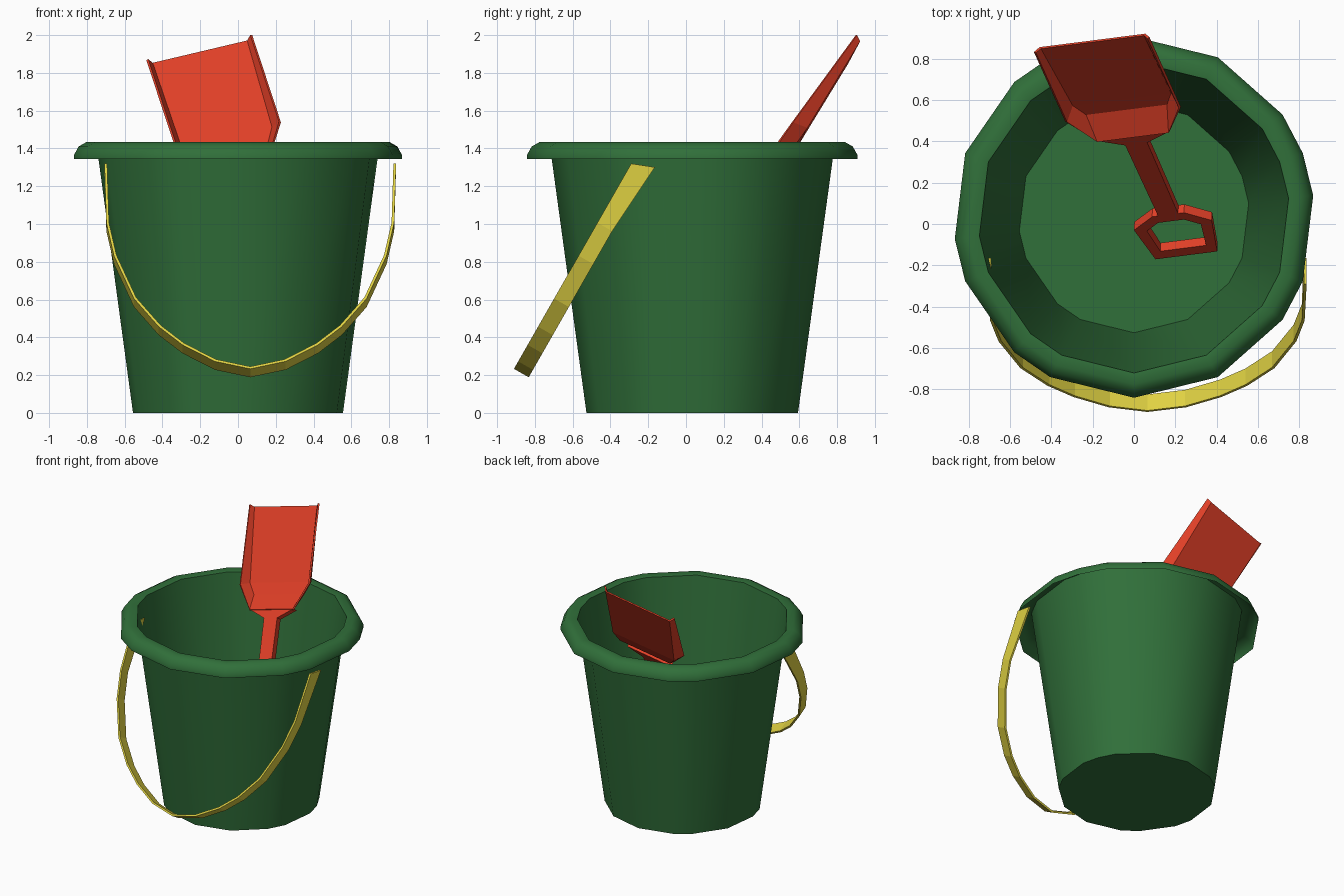
import bpy, bmesh, math
from mathutils import Vector, Matrix

if "Cube" in bpy.data.objects:
    bpy.data.objects.remove(bpy.data.objects["Cube"], do_unlink=True)


def material(name, color):
    mat = bpy.data.materials.new(name)
    mat.use_nodes = True
    mat.diffuse_color = (*color, 1)
    mat.node_tree.nodes["Principled BSDF"].inputs["Base Color"].default_value = (*color, 1)
    return mat


green = material("bucket_green", (0.03, 0.16, 0.042))
red = material("shovel_red", (0.75, 0.05, 0.02))
yellow = material("handle_yellow", (0.74, 0.64, 0.055))


def finish(name, bm, mat, matrix=None, thickness=0, smooth=None):
    bmesh.ops.recalc_face_normals(bm, faces=bm.faces)
    mesh = bpy.data.meshes.new(name)
    bm.to_mesh(mesh)
    bm.free()
    mesh.materials.append(mat)
    obj = bpy.data.objects.new(name, mesh)
    bpy.context.collection.objects.link(obj)
    if matrix:
        obj.matrix_world = matrix
    if thickness:
        mod = obj.modifiers.new("thickness", "SOLIDIFY")
        mod.thickness = thickness
        mod.offset = 0
    if smooth:
        bpy.ops.object.select_all(action="DESELECT")
        obj.select_set(True)
        bpy.context.view_layer.objects.active = obj
        bpy.ops.object.shade_smooth_by_angle(angle=math.radians(smooth))
    return obj


def loft(bm, rows, closed=False):
    """Bridge successive rows of points with quads."""
    rows = [[bm.verts.new(p) for p in row] for row in rows]
    for r0, r1 in zip(rows, rows[1:]):
        count = len(r0)
        for i in range(count if closed else count - 1):
            j = (i + 1) % count
            bm.faces.new((r0[i], r0[j], r1[j], r1[i]))
    return rows


def mirrored(points):
    """Complete a half outline given on the +x side."""
    return points + [(-x, y) for x, y in reversed(points)]


# Bucket: single wall with a rounded lip hanging outside, uneven sides
steps = (0, 2, 4, 5, 7, 8, 9, 11, 13, 15, 16, 18, 20, 21, 23, 24)
angles = [math.tau * k / 26 - math.pi / 2 for k in steps]
profile = [(0.56, 0), (0.755, 1.425), (0.81, 1.433), (0.85, 1.41),
           (0.875, 1.365), (0.875, 1.343)]
bm = bmesh.new()
rings = loft(bm, [[(r * math.cos(a), 0.033 + r * math.sin(a), z) for a in angles]
                  for r, z in profile], closed=True)
bm.faces.new(rings[0])
finish("bucket", bm, green, smooth=45)

# Carrying handle: flat band bent to a U, swung down to the front
half = [(0.765, 0), (0.755, 0.36), (0.715, 0.56), (0.61, 0.82),
        (0.48, 0.99), (0.355, 1.1), (0.185, 1.2)]
path = half + [(0, 1.245)] + [(-x, s) for x, s in reversed(half)]
down = Vector((0, -0.496, -0.868))
across = Vector((0, 0.868, -0.496))
start = Vector((0.065, -0.29, 1.32))
rows = []
for x, s in path:
    upper = start + Vector((x, 0, 0)) + down * s
    width = across * 0.09 if s else across * 0.118 - down * 0.045
    rows.append([upper, upper + width])
bm = bmesh.new()
loft(bm, rows)
finish("carrying_handle", bm, yellow, thickness=0.014)

# Shovel frame: x across the blade, y from tip to grip, z out of the scoop
u = Vector((0.965, 0.123, 0.228)).normalized()
v = Vector((0.291, -0.566, -0.771))
v = (v - u * v.dot(u)).normalized()
w = -u.cross(v)
frame = Matrix((u, v, w)).transposed().to_4x4()
frame.translation = (-0.205, 0.867, 1.935)


def scoop_row(rim, rim_y, floor, floor_y, depth):
    return [(-rim, rim_y, 0), (-floor, floor_y, -depth),
            (floor, floor_y, -depth), (rim, rim_y, 0)]


# Blade: shallow tray, open at the tip, with a sloping back wall
bm = bmesh.new()
rows = loft(bm, [scoop_row(0.285, 0, 0.262, 0.01, 0.03),
                 scoop_row(0.285, 0.59, 0.25, 0.56, 0.075),
                 scoop_row(0.18, 0.78, 0.205, 0.65, 0.075)])
bm.faces.new(rows[-1])
finish("shovel_blade", bm, red, frame, thickness=0.012)


def extrude(bm, faces, depth):
    result = bmesh.ops.extrude_face_region(bm, geom=faces)
    verts = [g for g in result["geom"] if isinstance(g, bmesh.types.BMVert)]
    bmesh.ops.translate(bm, verts=verts, vec=(0, 0, -depth))


# Shaft with a flared neck under the blade
bm = bmesh.new()
outline = mirrored([(0.18, 0.775), (0.055, 0.84), (0.05, 1.47)])
face = bm.faces.new([bm.verts.new((x, y, 0)) for x, y in outline])
extrude(bm, [face], 0.05)
finish("shovel_shaft", bm, red, frame)

# Grip: six-sided ring
outer = mirrored([(0.08, 1.44), (0.195, 1.53), (0.155, 1.785)])
inner = mirrored([(0.065, 1.495), (0.135, 1.55), (0.115, 1.725)])
bm = bmesh.new()
loft(bm, [[(x, y, 0) for x, y in ring] for ring in (outer, inner)], closed=True)
extrude(bm, list(bm.faces), 0.05)
finish("shovel_grip", bm, red, frame)
